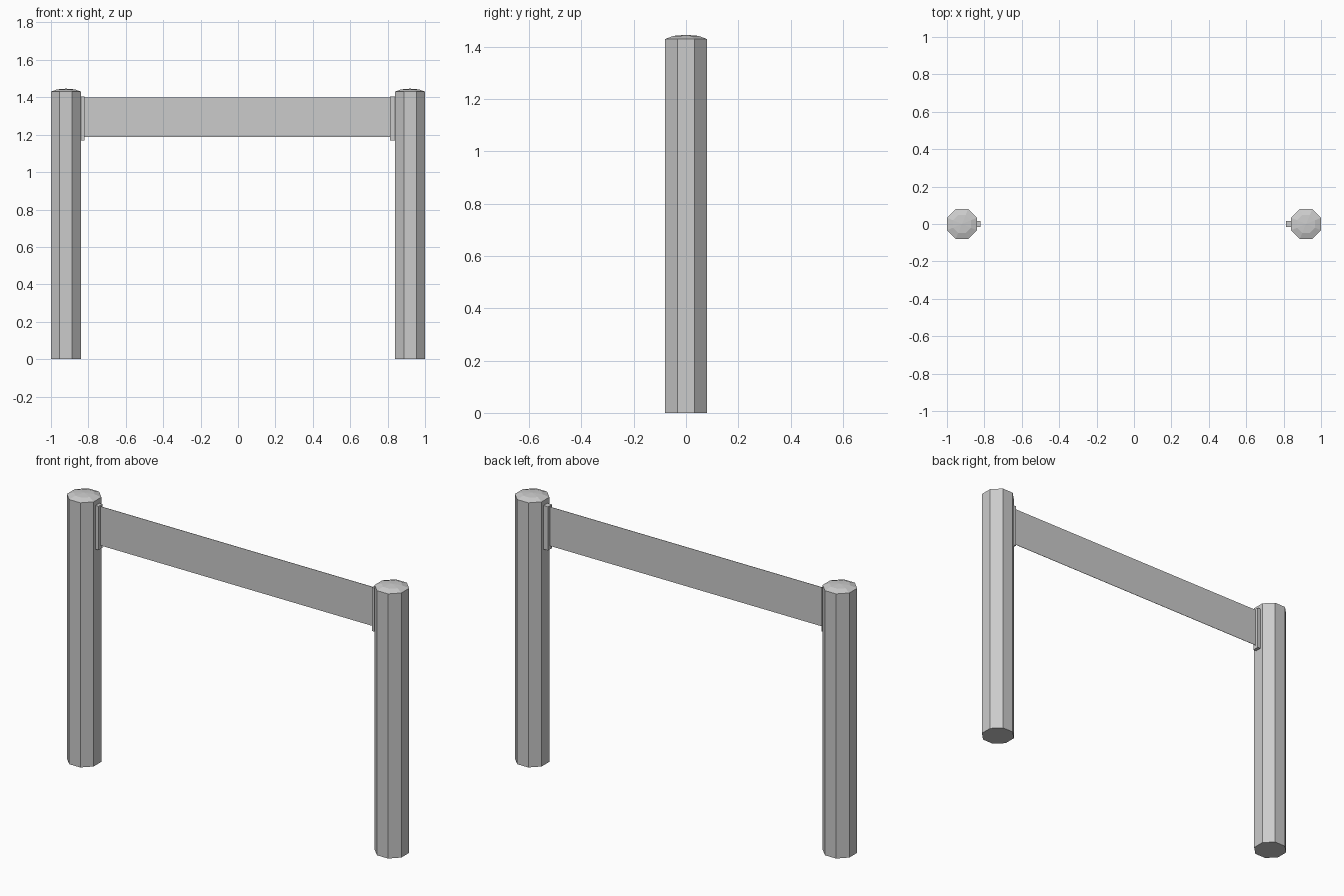
import bpy
import bmesh
import math

cube = bpy.data.objects.get("Cube")
if cube:
    bpy.data.objects.remove(cube, do_unlink=True)

# Single light grey paint
grey = bpy.data.materials.new("light_grey")
grey.use_nodes = True
colour = (0.6, 0.6, 0.6, 1)
grey.diffuse_color = colour
grey.node_tree.nodes["Principled BSDF"].inputs["Base Color"].default_value = colour

POST_X, POST_APOTHEM = 0.92, 0.08
POST_RADIUS = POST_APOTHEM / math.cos(math.pi / 8)


def add_object(name, bm):
    bmesh.ops.recalc_face_normals(bm, faces=bm.faces)
    mesh = bpy.data.meshes.new(name)
    bm.to_mesh(mesh)
    bm.free()
    mesh.materials.append(grey)
    obj = bpy.data.objects.new(name, mesh)
    bpy.context.collection.objects.link(obj)
    return obj


# Octagonal post with a shallow faceted dome on top
def add_post(name, x):
    bm = bmesh.new()
    rings = []
    for scale, z in ((1, 0), (1, 1.43), (0.6, 1.442)):
        ring = []
        for i in range(8):
            a = math.pi / 8 + i * math.pi / 4
            r = POST_RADIUS * scale
            ring.append(bm.verts.new((x + r * math.cos(a), r * math.sin(a), z)))
        rings.append(ring)
    bm.faces.new(rings[0])
    for low, high in zip(rings, rings[1:]):
        for i in range(8):
            j = (i + 1) % 8
            bm.faces.new((low[i], low[j], high[j], high[i]))
    tip = bm.verts.new((x, 0, 1.446))
    for i in range(8):
        bm.faces.new((rings[-1][i], rings[-1][(i + 1) % 8], tip))
    add_object(name, bm)


# Upright mounting bracket, seated slightly into its post
def add_bracket(name, x0, x1):
    bm = bmesh.new()
    bmesh.ops.create_cube(bm, size=1)
    bmesh.ops.scale(bm, vec=(abs(x1 - x0), 0.034, 0.236), verts=bm.verts)
    bmesh.ops.translate(bm, vec=((x0 + x1) / 2, 0, 1.286), verts=bm.verts)
    add_object(name, bm)


for side, sign, inner in (("left", 1, 0.813), ("right", -1, 0.822)):
    add_post(side + "_post", sign * POST_X)
    add_bracket(side + "_bracket", sign * 0.845, sign * inner)

# Thin belt stretched between the brackets
bm = bmesh.new()
corners = ((-0.83, 1.187), (0.83, 1.187), (0.83, 1.398), (-0.83, 1.398))
bm.faces.new([bm.verts.new((x, 0, z)) for x, z in corners])
belt = add_object("belt", bm)
thickness = belt.modifiers.new("thickness", 'SOLIDIFY')
thickness.thickness = 0.002
thickness.offset = 0
